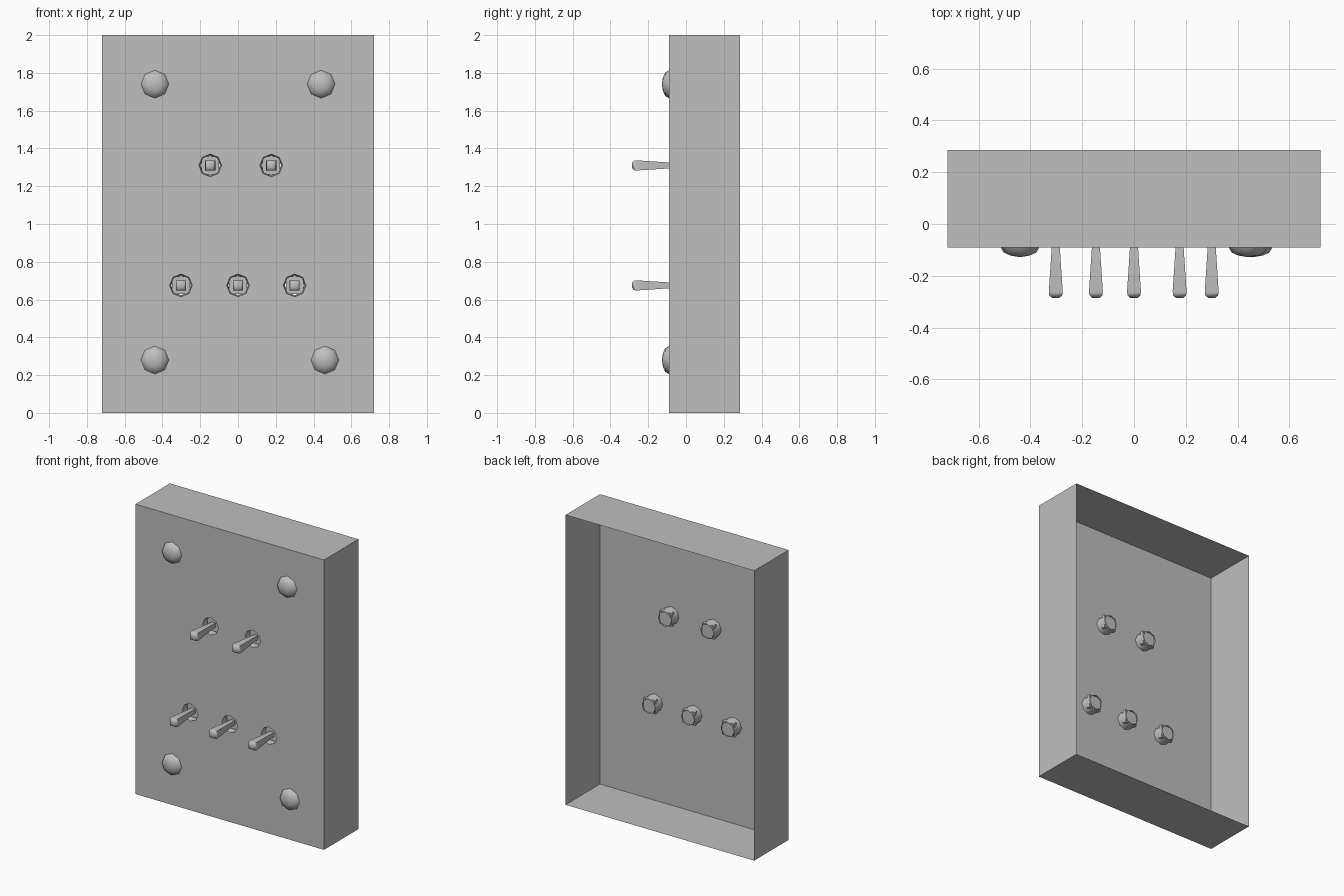
import bpy, bmesh, math
from mathutils import Vector

cube = bpy.data.objects.get("Cube")
if cube:
    bpy.data.objects.remove(cube)

grey = bpy.data.materials.new("plain_grey")
grey.use_nodes = True
grey.diffuse_color = (0.52, 0.52, 0.52, 1)
grey.node_tree.nodes["Principled BSDF"].inputs["Base Color"].default_value = grey.diffuse_color

FRONT, BACK, HALF_W, HEIGHT = -0.09, 0.285, 0.72, 2.0
SWITCHES = [(-0.147, 1.31), (0.176, 1.31), (-0.302, 0.675), (0, 0.675), (0.3, 0.675)]
RIVETS = [(-0.44, 1.74), (0.44, 1.74), (-0.44, 0.28), (0.46, 0.28)]


def finish(name, bm, smooth=None):
    bmesh.ops.recalc_face_normals(bm, faces=bm.faces)
    mesh = bpy.data.meshes.new(name)
    bm.to_mesh(mesh)
    bm.free()
    mesh.materials.append(grey)
    obj = bpy.data.objects.new(name, mesh)
    bpy.context.collection.objects.link(obj)
    if smooth:
        bpy.ops.object.select_all(action='DESELECT')
        obj.select_set(True)
        bpy.context.view_layer.objects.active = obj
        bpy.ops.object.shade_smooth_by_angle(angle=math.radians(smooth))
    return obj


def ring(bm, x, z, y, radius, sides):
    turn = math.pi / sides if sides == 4 else 0
    return [bm.verts.new((x + radius * math.cos(turn + math.tau * i / sides), y,
                          z + radius * math.sin(turn + math.tau * i / sides)))
            for i in range(sides)]


def lathe(name, x, z, profile, sides, cap_start=False, cap_end=True, smooth=60):
    """Loft rings along y; profile holds (y, radius) pairs."""
    bm = bmesh.new()
    rings = [ring(bm, x, z, y, r, sides) for y, r in profile]
    for a, b in zip(rings, rings[1:]):
        for i in range(sides):
            j = (i + 1) % sides
            bm.faces.new((a[i], a[j], b[j], b[i]))
    if cap_start:
        bm.faces.new(rings[0])
    if cap_end:
        bm.faces.new(rings[-1])
    return finish(name, bm, smooth)


# Open-backed casing: four thin walls
bm = bmesh.new()
corners = [(-HALF_W, 0), (HALF_W, 0), (HALF_W, HEIGHT), (-HALF_W, HEIGHT)]
front = [bm.verts.new((x, FRONT, z)) for x, z in corners]
back = [bm.verts.new((x, BACK, z)) for x, z in corners]
for i in range(4):
    j = (i + 1) % 4
    bm.faces.new((front[i], front[j], back[j], back[i]))

# Front panel with octagonal switch holes
edges = [bm.edges.get((front[i], front[(i + 1) % 4])) for i in range(4)]
for x, z in SWITCHES:
    hole = ring(bm, x, z, FRONT, 0.06, 8)
    edges += [bm.edges.new((hole[i], hole[(i + 1) % 8])) for i in range(8)]
bmesh.ops.triangle_fill(bm, use_beauty=True, edges=edges, normal=Vector((0, -1, 0)))
panel = [f for f in bm.faces if all(abs(v.co.y - FRONT) < 1e-5 for v in f.verts)]
bmesh.ops.dissolve_limit(bm, angle_limit=0.01, verts=[], edges=list({
    e for f in panel for e in f.edges if len(e.link_faces) == 2
    and all(g in panel for g in e.link_faces)}))
finish("casing", bm)

# Toggle switches: socket behind the panel, square pivot block and lever
for n, (x, z) in enumerate(SWITCHES, 1):
    lathe(f"switch_socket_{n}", x, z, [(FRONT, 0.06), (-0.02, 0.052)], 8, cap_end=False)
    lathe(f"switch_pivot_{n}", x, z, [(-0.03, 0.066), (-0.055, 0.066)], 4,
          cap_start=True, smooth=None)
    lathe(f"switch_lever_{n}", x, z,
          [(-0.05, 0.02), (FRONT, 0.022), (-0.262, 0.038), (-0.276, 0.035), (-0.285, 0.02)],
          4, smooth=70)

# Domed rivets
for n, (x, z) in enumerate(RIVETS, 1):
    lathe(f"rivet_{n}", x, z,
          [(FRONT, 0.074), (-0.11, 0.063), (-0.122, 0.036), (-0.127, 0.006)], 8)
